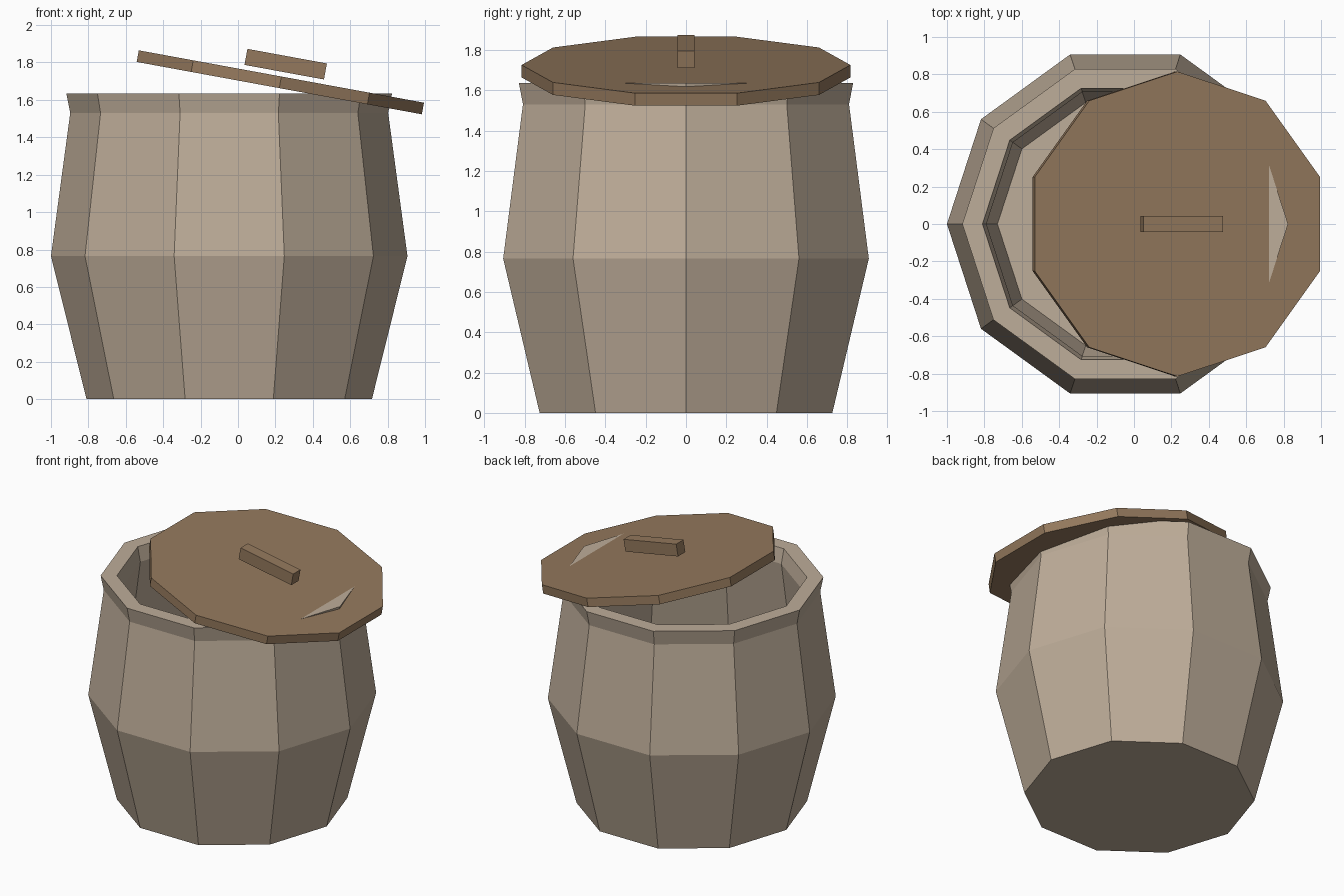
import bpy
import bmesh
from math import cos, sin, pi, radians
from mathutils import Matrix

cube = bpy.data.objects.get("Cube")
if cube:
    bpy.data.objects.remove(cube, do_unlink=True)

SIDES = 10


def make_material(name, color):
    mat = bpy.data.materials.new(name)
    mat.use_nodes = True
    mat.diffuse_color = color
    mat.node_tree.nodes["Principled BSDF"].inputs["Base Color"].default_value = color
    return mat


def finish(name, bm, mat, matrix):
    bmesh.ops.recalc_face_normals(bm, faces=bm.faces)
    mesh = bpy.data.meshes.new(name)
    bm.to_mesh(mesh)
    bm.free()
    mesh.materials.append(mat)
    obj = bpy.data.objects.new(name, mesh)
    obj.matrix_world = matrix
    bpy.context.collection.objects.link(obj)
    return obj


def lathe(name, profile, mat, matrix, turn=0.0):
    """Spin (radius, height) rings into a faceted solid, capped at both ends."""
    bm = bmesh.new()
    rings = []
    for r, z in profile:
        angles = [turn + 2 * pi * i / SIDES for i in range(SIDES)]
        rings.append([bm.verts.new((r * cos(a), r * sin(a), z)) for a in angles])
    for low, high in zip(rings, rings[1:]):
        for i in range(SIDES):
            j = (i + 1) % SIDES
            bm.faces.new((low[i], low[j], high[j], high[i]))
    bm.faces.new(rings[0])
    bm.faces.new(rings[-1])
    return finish(name, bm, mat, matrix)


clay = make_material("pale clay", (0.515, 0.418, 0.319, 1))
wood = make_material("brown wood", (0.296, 0.191, 0.109, 1))

# Hollow pot: outer wall, flared rim, inner wall and floor
pot_profile = [(0.763, 0), (0.953, 0.765), (0.85, 1.53), (0.871, 1.635),
               (0.763, 1.635), (0.742, 1.53), (0.847, 0.765), (0.683, 0.1)]
lathe("pot_body", pot_profile, clay, Matrix.Translation((-0.047, 0, 0)))

# Tilted lid resting askew on the rim
tilt = Matrix.Rotation(radians(10.4), 4, 'Y')
lid_place = Matrix.Translation((0.232, 0, 1.725)) @ tilt
lathe("lid", [(0.815, -0.063), (0.815, 0)], wood, lid_place, turn=pi / SIDES)

# Bar handle above the lid
bm = bmesh.new()
bmesh.ops.create_cube(bm, size=1, matrix=Matrix.Diagonal((0.432, 0.084, 0.087, 1)))
finish("lid_handle", bm, wood, Matrix.Translation((0.255, 0, 1.791)) @ tilt)
